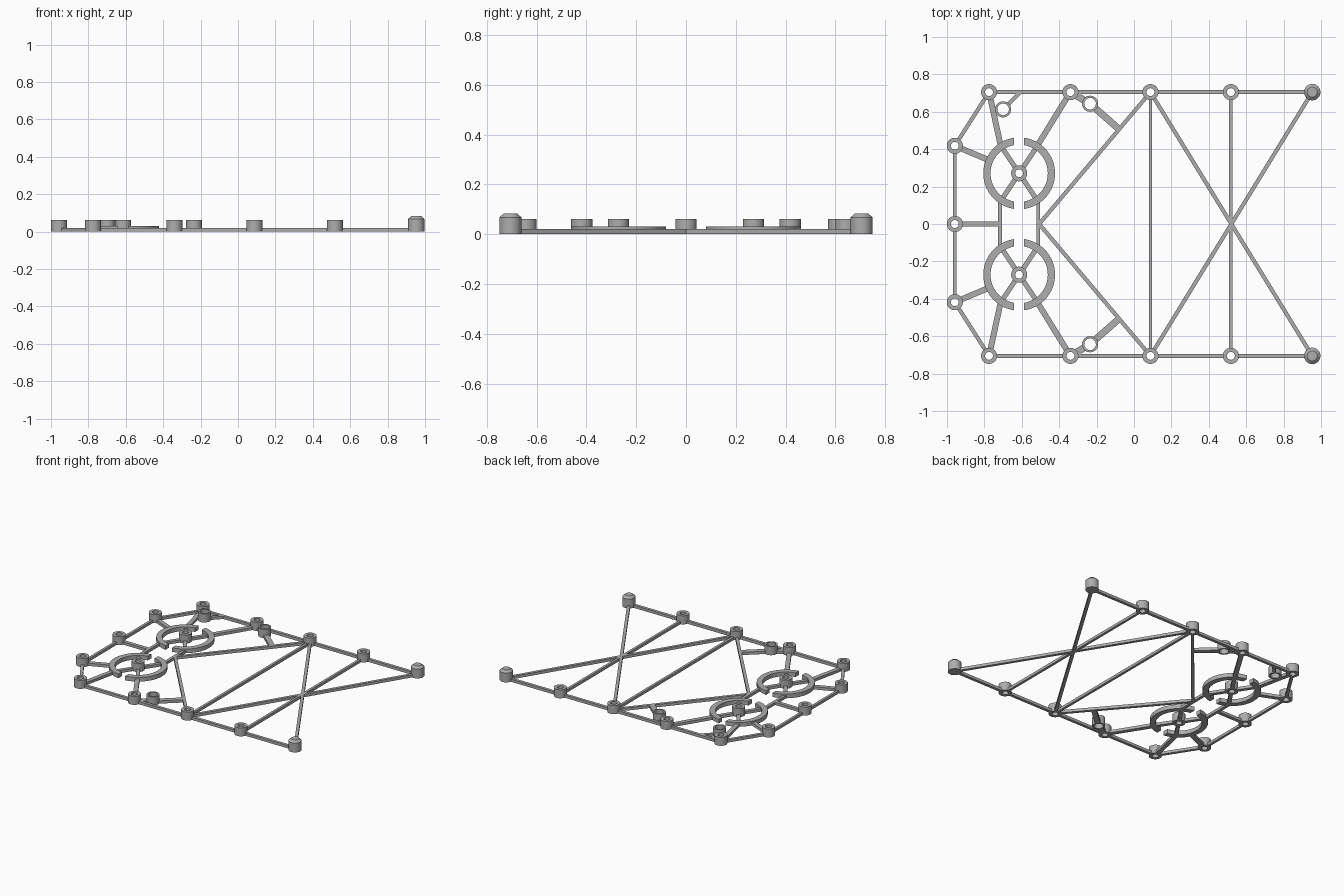
import bpy, bmesh, math
from mathutils import Vector

cube = bpy.data.objects.get("Cube")
if cube:
    bpy.data.objects.remove(cube, do_unlink=True)

GREY = (0.42, 0.42, 0.42, 1)
mat = bpy.data.materials.new("grey")
mat.use_nodes = True
mat.diffuse_color = GREY
mat.node_tree.nodes["Principled BSDF"].inputs["Base Color"].default_value = GREY

BAR_H, RING_H, BOSS_H, POST_H = 0.02, 0.03, 0.062, 0.083
BOSS_R = 0.043


def finish(name, bm, smooth=False):
    bmesh.ops.recalc_face_normals(bm, faces=bm.faces)
    mesh = bpy.data.meshes.new(name)
    bm.to_mesh(mesh)
    bm.free()
    mesh.materials.append(mat)
    obj = bpy.data.objects.new(name, mesh)
    bpy.context.collection.objects.link(obj)
    if smooth:
        bpy.ops.object.select_all(action="DESELECT")
        obj.select_set(True)
        bpy.context.view_layer.objects.active = obj
        bpy.ops.object.shade_smooth_by_angle(angle=math.radians(35))
    return obj


def bar(name, a, b, width, trim_a=0.0, trim_b=0.0):
    """Flat strut from a to b, shortened where it meets a hollow boss."""
    a, b = Vector(a), Vector(b)
    d = (b - a).normalized()
    a, b = a + d * trim_a, b - d * trim_b
    n = Vector((-d.y, d.x)) * width / 2
    bm = bmesh.new()
    base = bm.faces.new([bm.verts.new((p.x, p.y, 0)) for p in (a + n, b + n, b - n, a - n)])
    ext = bmesh.ops.extrude_face_region(bm, geom=[base])
    tops = [v for v in ext["geom"] if isinstance(v, bmesh.types.BMVert)]
    bmesh.ops.translate(bm, verts=tops, vec=(0, 0, BAR_H))
    finish(name, bm)


def sweep(name, centre, profile, closed_profile=True, arcs=None, steps=40):
    """Turn (radius, z) points about a centre; arcs gives start and end per point."""
    bm = bmesh.new()
    rows = []
    for i in range(steps + (1 if arcs else 0)):
        row = []
        for k, (r, z) in enumerate(profile):
            s, e = arcs[k] if arcs else (0, 2 * math.pi)
            t = s + (e - s) * i / steps
            row.append(bm.verts.new((centre[0] + r * math.cos(t), centre[1] + r * math.sin(t), z)))
        rows.append(row)
    n = len(profile)
    pairs = list(zip(rows, rows[1:])) + ([] if arcs else [(rows[-1], rows[0])])
    for p, q in pairs:
        for k in range(n if closed_profile else n - 1):
            j = (k + 1) % n
            bm.faces.new((p[k], p[j], q[j], q[k]))
    if arcs:
        bm.faces.new(rows[0])
        bm.faces.new(rows[-1])
    elif not closed_profile:
        bm.faces.new([r[0] for r in rows])
        bm.faces.new([r[-1] for r in rows])
    finish(name, bm, True)


def tube(name, centre, inner):
    sweep(name, centre, [(inner, 0), (BOSS_R, 0), (BOSS_R, BOSS_H), (inner, BOSS_H)])


def half_ring(name, centre, side):
    inner, outer, gap = 0.153, 0.192, 0.027
    profile = [(inner, 0), (outer, 0), (outer, RING_H), (inner, RING_H)]
    turn = 0 if side > 0 else math.pi
    arcs = []
    for r, z in profile:
        t = math.acos(gap / r)
        arcs.append((turn - t, turn + t))
    sweep(name, centre, profile, arcs=arcs, steps=32)


T = 0.035   # trim at a boss
EDGE = 0.705
XS = [-0.775, -0.34, 0.088, 0.518, 0.953]

for s, tag in ((1, "back"), (-1, "front")):
    # Edge rail with bosses and the solid corner post
    rail = [(x, s * EDGE) for x in XS]
    side = (-0.958, s * 0.418)
    hub = (-0.614, s * 0.271)
    for i, p in enumerate(rail[:-1]):
        tube(f"{tag}_rail_boss_{i}", p, 0.021)
        bar(f"{tag}_rail_{i}", p, rail[i + 1], 0.021, T, T)
    sweep(f"{tag}_corner_post", rail[-1],
          [(BOSS_R + 0.001, 0), (BOSS_R + 0.001, 0.068), (0.027, POST_H)], False)

    # Left end boss and struts
    tube(f"{tag}_end_boss", side, 0.021)
    bar(f"{tag}_end_diagonal", rail[0], side, 0.021, T, T)
    bar(f"{tag}_end_rail", side, (-0.958, 0), 0.018, T, T)
    bar(f"{tag}_ring_strut_end", side, (-0.78, s * 0.343), 0.031, T)
    bar(f"{tag}_ring_strut_outer", rail[0], (-0.712, s * 0.415), 0.031, T)
    bar(f"{tag}_ring_strut_inner", rail[1], (-0.513, s * 0.425), 0.031, T)

    # Split ring with central boss and spokes
    tube(f"{tag}_hub_boss", hub, 0.021)
    half_ring(f"{tag}_ring_left_half", hub, 1)
    half_ring(f"{tag}_ring_right_half", hub, -1)
    for i, (dx, dy) in enumerate(((1, 1), (1, -1), (-1, 1), (-1, -1))):
        bar(f"{tag}_spoke_{i}", hub, (hub[0] + dx * 0.1, hub[1] + dy * 0.15), 0.026, T)

    # V brace, long cross brace and the small boss on its arm
    bar(f"{tag}_v_brace", rail[2], (-0.507, 0), 0.021, T)
    bar(f"{tag}_cross_brace", rail[2], (XS[4], -s * EDGE), 0.021, T, T)
    small = (-0.235, s * 0.643)
    tube(f"{tag}_small_boss", small, 0.031)
    bar(f"{tag}_small_boss_arm", small, (-0.08, s * 0.507), 0.037, T)
    bar(f"{tag}_small_boss_link", rail[1], small, 0.037, T, T)

# Single extra boss beside the back rail
extra = (-0.70, 0.613)
tube("extra_boss", extra, 0.031)
bar("extra_boss_link", extra, (-0.608, 0.705), 0.021, T)

# Middle boss and straight cross members
tube("middle_boss", (-0.958, 0), 0.021)
bar("middle_strut", (-0.958, 0), (-0.716, 0), 0.026, T)
bar("ring_link_right", (-0.716, -0.125), (-0.716, 0.125), 0.021)
bar("ring_link_left", (-0.512, -0.125), (-0.512, 0.125), 0.021)
for i, x in enumerate(XS[2:4]):
    bar(f"cross_member_{i}", (x, -EDGE), (x, EDGE), 0.018, T, T)
